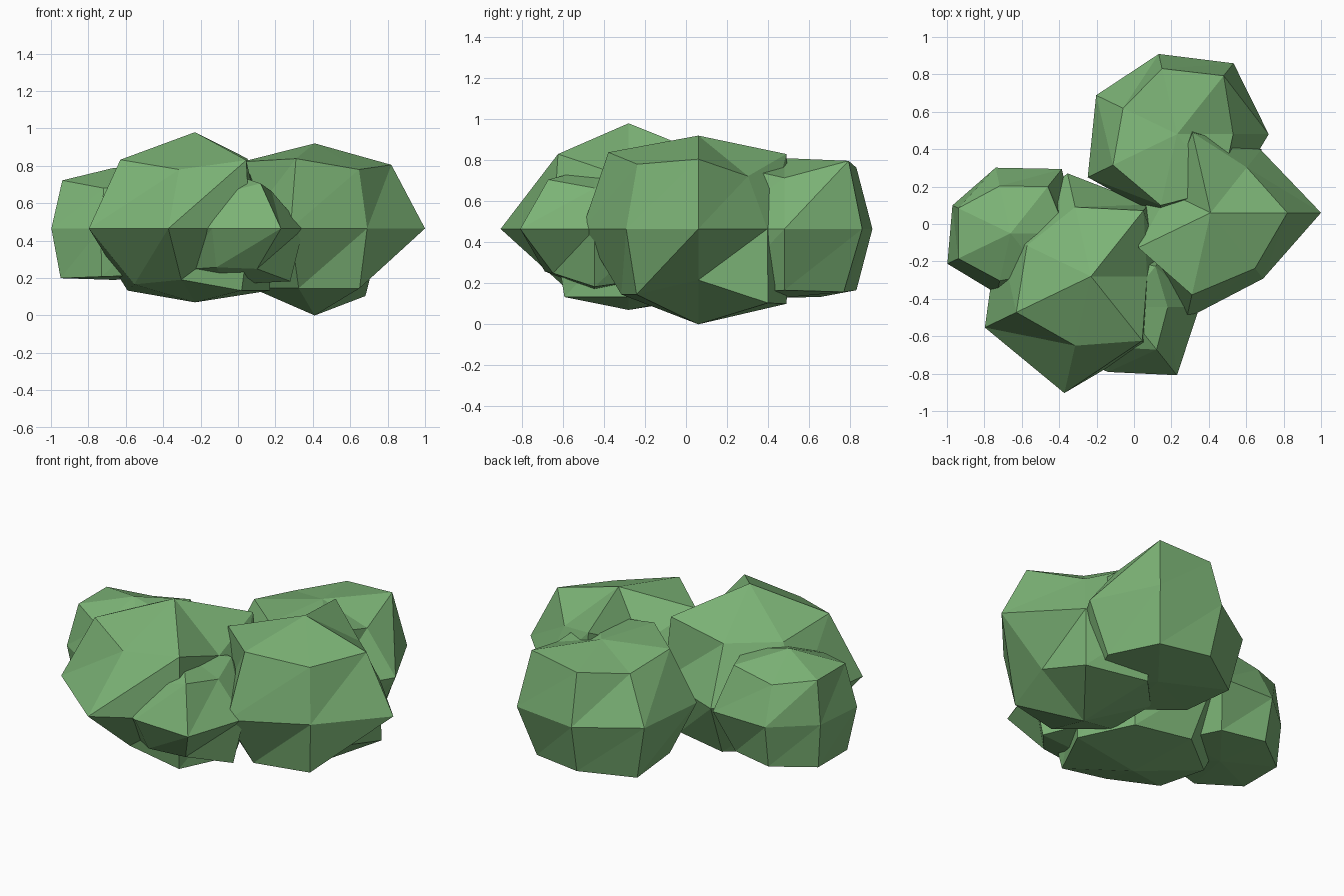
import bpy, bmesh, math

if "Cube" in bpy.data.objects:
    bpy.data.objects.remove(bpy.data.objects["Cube"])

SEG = 7       # sides of every leaf clump
MID = 0.465   # height of every clump's widest ring
RATIO = 0.83  # ring rise compared with its radius

leaf = bpy.data.materials.new("leaf_green")
leaf.diffuse_color = (0.20, 0.45, 0.18, 1)
leaf.use_nodes = True
leaf.node_tree.nodes["Principled BSDF"].inputs["Base Color"].default_value = leaf.diffuse_color


def clump(name, cx, cy, up, down, top, equator, bottom):
    """Seven-sided rough ball: two poles and three rings of uneven radius."""
    bm = bmesh.new()
    rings = []
    for side, radii in ((1, top), (0, equator), (-1, bottom)):
        ring = []
        for k, r in enumerate(radii):
            a = math.tau * k / SEG
            ring.append(bm.verts.new((cx + r * math.cos(a), cy + r * math.sin(a),
                                      MID + side * RATIO * r)))
        rings.append(ring)
    crown = bm.verts.new((cx, cy, MID + up))
    base = bm.verts.new((cx, cy, MID - down))
    for i in range(SEG):
        j = (i + 1) % SEG
        bm.faces.new((crown, rings[0][i], rings[0][j]))
        for hi, lo in zip(rings, rings[1:]):
            bm.faces.new((hi[i], lo[i], hi[j]))
            bm.faces.new((lo[i], lo[j], hi[j]))
        bm.faces.new((base, rings[2][j], rings[2][i]))
    bmesh.ops.recalc_face_normals(bm, faces=bm.faces)
    me = bpy.data.meshes.new(name)
    bm.to_mesh(me)
    bm.free()
    me.materials.append(leaf)
    ob = bpy.data.objects.new(name, me)
    bpy.context.collection.objects.link(ob)


# Large clumps: radii run counter-clockwise from +x
clump("right_clump", 0.41, 0.06, 0.455, 0.465,
      (.41, .31, .44, .25, .43, .45, .38),
      (.59, .43, .48, .36, .43, .58, .45),
      (.30, .435, .44, .38, .38, .385, .385))
clump("front_left_clump", -0.23, -0.28, 0.515, 0.395,
      (.30, .45, .38, .38, .443, .38, .44),
      (.40, .49, .565, .55, .63, .64, .47),
      (.40, .40, .40, .40, .36, .33, .40))
clump("back_clump", 0.23, 0.48, 0.345, 0.335,
      (.30, .40, .36, .32, .38, .39, .38),
      (.49, .485, .44, .48, .53, .45, .45),
      (.36, .37, .36, .40, .38, .38, .38))

# Small clumps
clump("left_clump", -0.66, -0.05, 0.325, 0.275,
      (.30, .32, .26, .31, .31, .26, .27),
      (.35, .44, .36, .345, .375, .33, .33),
      (.30, .31, .31, .32, .32, .31, .30))
clump("front_clump", -0.06, -0.445, 0.30, 0.30,
      (.24, .28, .28, .28, .28, .22, .29),
      (.41, .38, .38, .38, .46, .355, .465),
      (.34, .30, .30, .30, .265, .25, .26))
